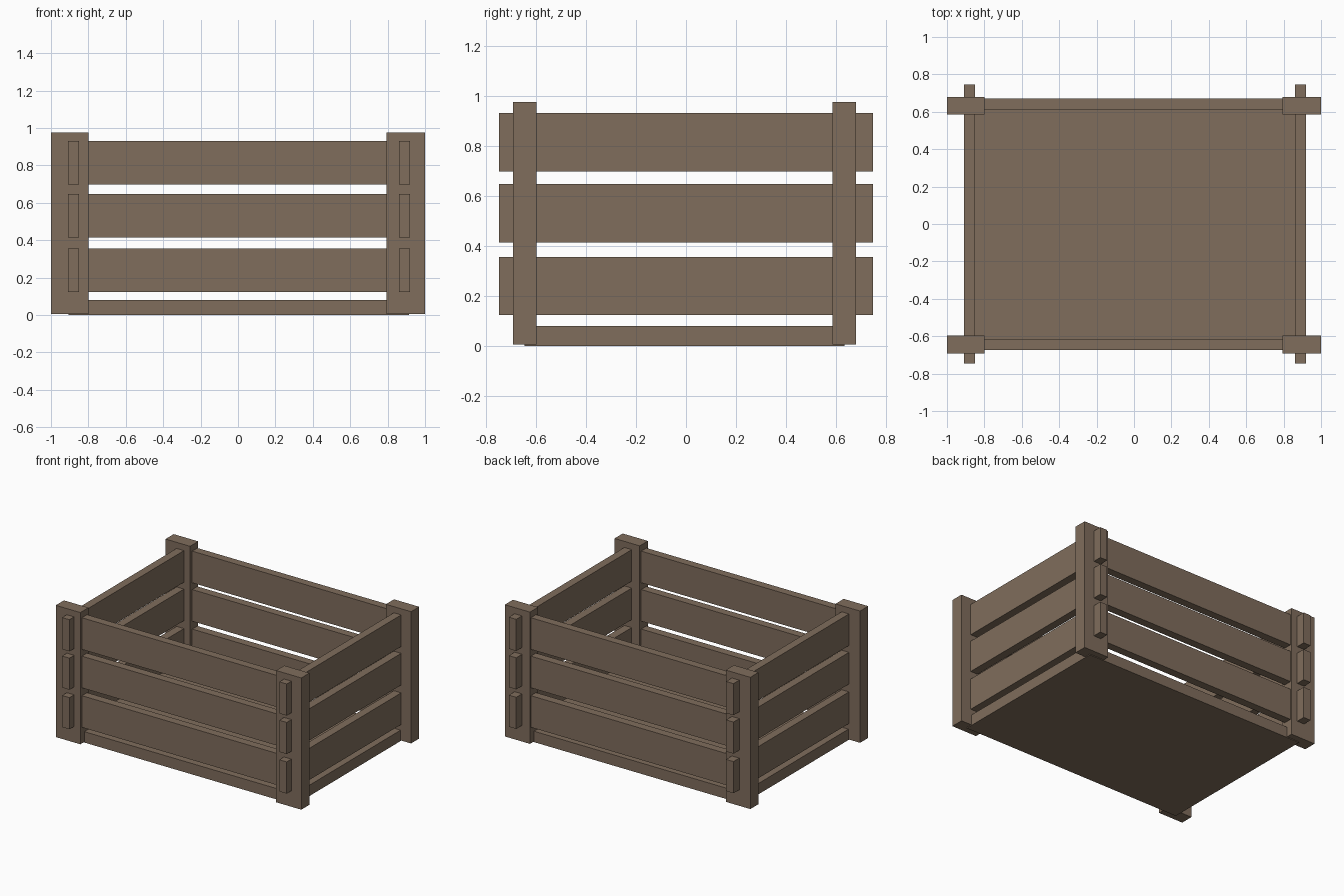
import bpy

if "Cube" in bpy.data.objects:
    bpy.data.objects.remove(bpy.data.objects["Cube"])

wood = bpy.data.materials.new("brown wood")
wood.diffuse_color = (0.215, 0.153, 0.107, 1)
wood.use_nodes = True
wood.node_tree.nodes["Principled BSDF"].inputs["Base Color"].default_value = wood.diffuse_color


def box(name, x, y, z):
    """Axis-aligned box from (min, max) ranges."""
    verts = [(a, b, c) for a in x for b in y for c in z]
    faces = [(0, 1, 3, 2), (4, 6, 7, 5), (0, 4, 5, 1),
             (2, 3, 7, 6), (0, 2, 6, 4), (1, 5, 7, 3)]
    mesh = bpy.data.meshes.new(name)
    mesh.from_pydata(verts, [], faces)
    mesh.materials.append(wood)
    obj = bpy.data.objects.new(name, mesh)
    bpy.context.collection.objects.link(obj)
    return obj


# Floor panel
box("floor_panel", (-0.905, 0.915), (-0.645, 0.633), (0, 0.08))

# Corner posts
for sx, px in (("left", (-1, -0.8)), ("right", (0.795, 1))):
    for sy, py in (("front", (-0.692, -0.597)), ("back", (0.585, 0.68))):
        box(f"{sy}_{sx}_post", px, py, (0.005, 0.975))

# Three rows of slats: long ones end inside the posts, side ones poke through
for i, z in enumerate(((0.123, 0.356), (0.414, 0.647), (0.697, 0.93)), 1):
    box(f"front_slat_{i}", (-0.9, 0.9), (-0.674, -0.614), z)
    box(f"back_slat_{i}", (-0.9, 0.9), (0.61, 0.67), z)
    box(f"left_slat_{i}", (-0.91, -0.85), (-0.747, 0.747), z)
    box(f"right_slat_{i}", (0.86, 0.92), (-0.747, 0.747), z)
